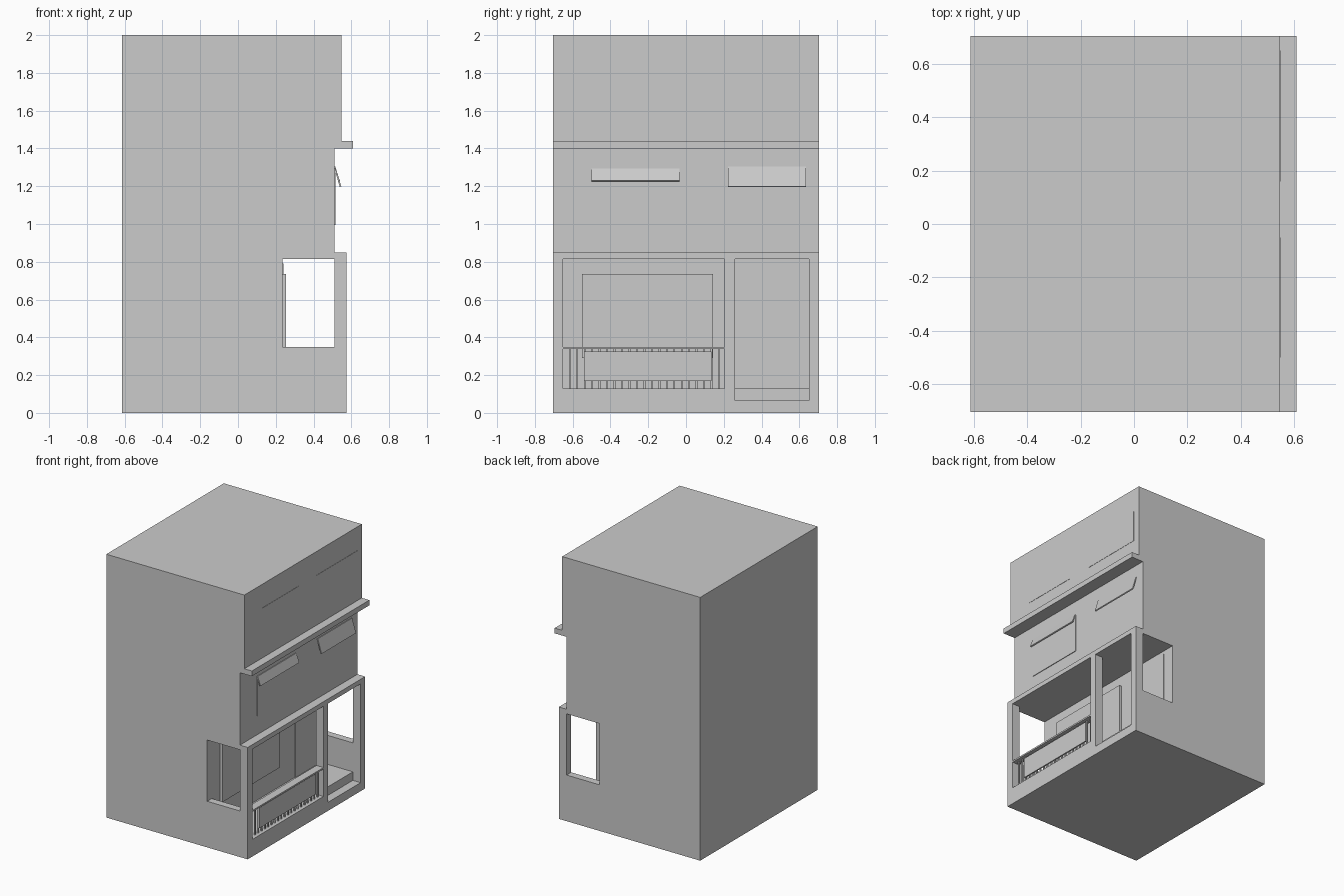
import bpy, bmesh

if "Cube" in bpy.data.objects:
    bpy.data.objects.remove(bpy.data.objects["Cube"])


def prism(name, profile, axis, lo, hi):
    """Extrude a profile along 'x' (profile in y,z) or 'y' (profile in x,z)."""
    bm = bmesh.new()
    place = (lambda p, d: (d, p[0], p[1])) if axis == 'x' else (lambda p, d: (p[0], d, p[1]))
    a = [bm.verts.new(place(p, lo)) for p in profile]
    b = [bm.verts.new(place(p, hi)) for p in profile]
    bm.faces.new(a)
    bm.faces.new(b)
    n = len(profile)
    for i in range(n):
        j = (i + 1) % n
        bm.faces.new((a[i], a[j], b[j], b[i]))
    bmesh.ops.recalc_face_normals(bm, faces=bm.faces)
    mesh = bpy.data.meshes.new(name)
    bm.to_mesh(mesh)
    bm.free()
    ob = bpy.data.objects.new(name, mesh)
    bpy.context.collection.objects.link(ob)
    return ob


def box(name, x0, x1, y0, y1, z0, z1):
    return prism(name, [(y0, z0), (y1, z0), (y1, z1), (y0, z1)], 'x', x0, x1)


def cut(body, cutter):
    cutter.hide_render = True
    mod = body.modifiers.new("cut", 'BOOLEAN')
    mod.operation = 'DIFFERENCE'
    mod.solver = 'EXACT'
    mod.object = cutter
    bpy.context.view_layer.objects.active = body
    bpy.ops.object.modifier_apply(modifier=mod.name)
    bpy.data.objects.remove(cutter)


# Building shell: side profile with porch, recessed middle floor, ledge and top floor
W = 0.705
body = prism("building", [(-0.613, 0), (0.575, 0), (0.575, 0.85), (0.51, 0.85), (0.51, 1.40),
                          (0.61, 1.40), (0.61, 1.44), (0.547, 1.44), (0.547, 2), (-0.613, 2)],
             'y', -W, W)

# Porch hollow with open sides above the low side walls
cut(body, prism("porch_cutter", [(-0.65, 0.13), (0.65, 0.13), (0.65, 0.35), (1, 0.35), (1, 0.815),
                                 (-1, 0.815), (-1, 0.35), (-0.65, 0.35)], 'x', 0.235, 0.51))
# Front openings: balcony and stepped entrance
cut(body, box("balcony_cutter", 0.45, 1, -0.65, 0.205, 0.13, 0.815))
cut(body, box("entrance_cutter", 0.51, 1, 0.26, 0.65, 0.065, 0.815))

# Window and door on the porch back wall
box("porch_window", 0.23, 0.255, -0.55, 0.142, 0.29, 0.735)
box("porch_door", 0.23, 0.24, 0.346, 0.61, 0.13, 0.79)

# Railing: handrail, balusters and a flat panel hung in front
box("handrail", 0.515, 0.575, -0.65, 0.205, 0.338, 0.35)
for i in range(21):
    y = -0.615 + 0.0395 * i
    if y < 0.19:
        box("baluster", 0.54, 0.55, y - 0.005, y + 0.005, 0.13, 0.34)
box("railing_panel", 0.55, 0.56, -0.54, 0.135, 0.17, 0.325)

# Upper windows
box("middle_window", 0.50, 0.515, -0.50, -0.03, 0.995, 1.29)
box("top_window_left", 0.54, 0.549, -0.50, -0.05, 1.58, 1.82)
box("top_window_right", 0.54, 0.549, 0.16, 0.65, 1.58, 1.82)


# Sloping awnings
def awning(name, y0, y1, top, x_tip, bottom):
    prism(name, [(0.508, top), (0.515, top), (x_tip, bottom + 0.004),
                 (x_tip - 0.008, bottom)], 'y', y0, y1)


awning("awning_left", -0.50, -0.035, 1.295, 0.54, 1.225)
awning("awning_right", 0.222, 0.635, 1.305, 0.547, 1.195)
